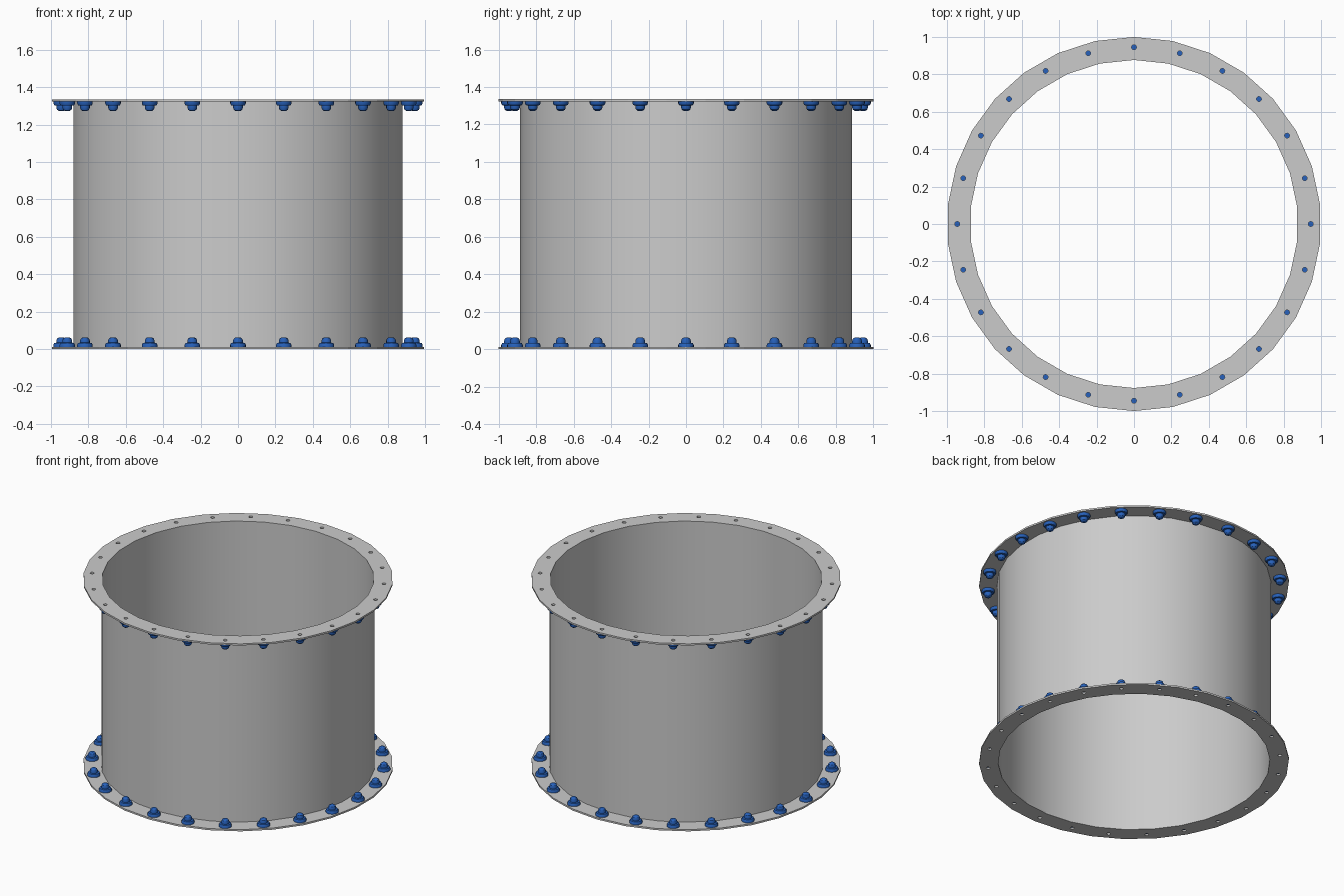
import bpy, bmesh
from math import sin, cos, pi

if "Cube" in bpy.data.objects:
    bpy.data.objects.remove(bpy.data.objects["Cube"])

H = 1.335        # overall height
T = 0.012        # flange thickness
BOLTS = 24
BOLT_R = 0.945


def lathe(bm, profile, sides, cx=0, cy=0, start=pi / 2, closed=True):
    """Revolve an (r, z) profile; closed profiles make rings, open ones get capped."""
    rings = []
    for r, z in profile:
        rings.append([bm.verts.new((cx + r * cos(start + 2 * pi * i / sides),
                                    cy + r * sin(start + 2 * pi * i / sides), z))
                      for i in range(sides)])
    pairs = list(zip(rings, rings[1:]))
    if closed:
        pairs.append((rings[-1], rings[0]))
    else:
        bm.faces.new(rings[0])
        bm.faces.new(rings[-1])
    for a, b in pairs:
        for i in range(sides):
            j = (i + 1) % sides
            bm.faces.new((a[i], a[j], b[j], b[i]))


def finish(bm, name):
    bmesh.ops.recalc_face_normals(bm, faces=bm.faces)
    me = bpy.data.meshes.new(name)
    bm.to_mesh(me)
    bm.free()
    ob = bpy.data.objects.new(name, me)
    bpy.context.collection.objects.link(ob)
    return ob


def smooth(ob):
    bpy.ops.object.select_all(action='DESELECT')
    ob.select_set(True)
    bpy.context.view_layer.objects.active = ob
    bpy.ops.object.shade_smooth_by_angle()


def bolt_circle(name, profile, sides):
    bm = bmesh.new()
    for k in range(BOLTS):
        a = 2 * pi * k / BOLTS
        lathe(bm, profile, sides, BOLT_R * cos(a), BOLT_R * sin(a), a, closed=False)
    return finish(bm, name)


blue = bpy.data.materials.new("blue")
blue.diffuse_color = (0.02, 0.12, 0.5, 1)
blue.use_nodes = True
blue.node_tree.nodes["Principled BSDF"].inputs["Base Color"].default_value = blue.diffuse_color

# Pipe wall
bm = bmesh.new()
lathe(bm, [(0.885, T / 2), (0.885, H - T / 2), (0.877, H - T / 2), (0.877, T / 2)], 30)
smooth(finish(bm, "pipe_wall"))

# Flanges, bolt holes and cap bolts at both ends
for end, flip in (("bottom", False), ("top", True)):
    def zs(profile):
        return [(r, H - z if flip else z) for r, z in profile]

    bm = bmesh.new()
    lathe(bm, zs([(0.877, 0), (1.0, 0), (1.0, T), (0.877, T)]), 30)
    flange = finish(bm, end + "_flange")
    cutter = bolt_circle(end + "_hole_cutter", zs([(0.013, -0.05), (0.013, 0.05)]), 12)
    cutter.hide_render = True
    mod = flange.modifiers.new("holes", 'BOOLEAN')
    mod.object = cutter
    mod.solver = 'EXACT'
    bpy.context.view_layer.objects.active = flange
    flange.select_set(True)
    bpy.ops.object.modifier_apply(modifier=mod.name)
    bpy.data.objects.remove(cutter)

    bolts = bolt_circle(end + "_bolts", zs([
        (0.042, T), (0.042, 0.022), (0.037, 0.032), (0.026, 0.034),
        (0.026, 0.046), (0.022, 0.056), (0.012, 0.063)]), 16)
    bolts.data.materials.append(blue)
    smooth(bolts)
